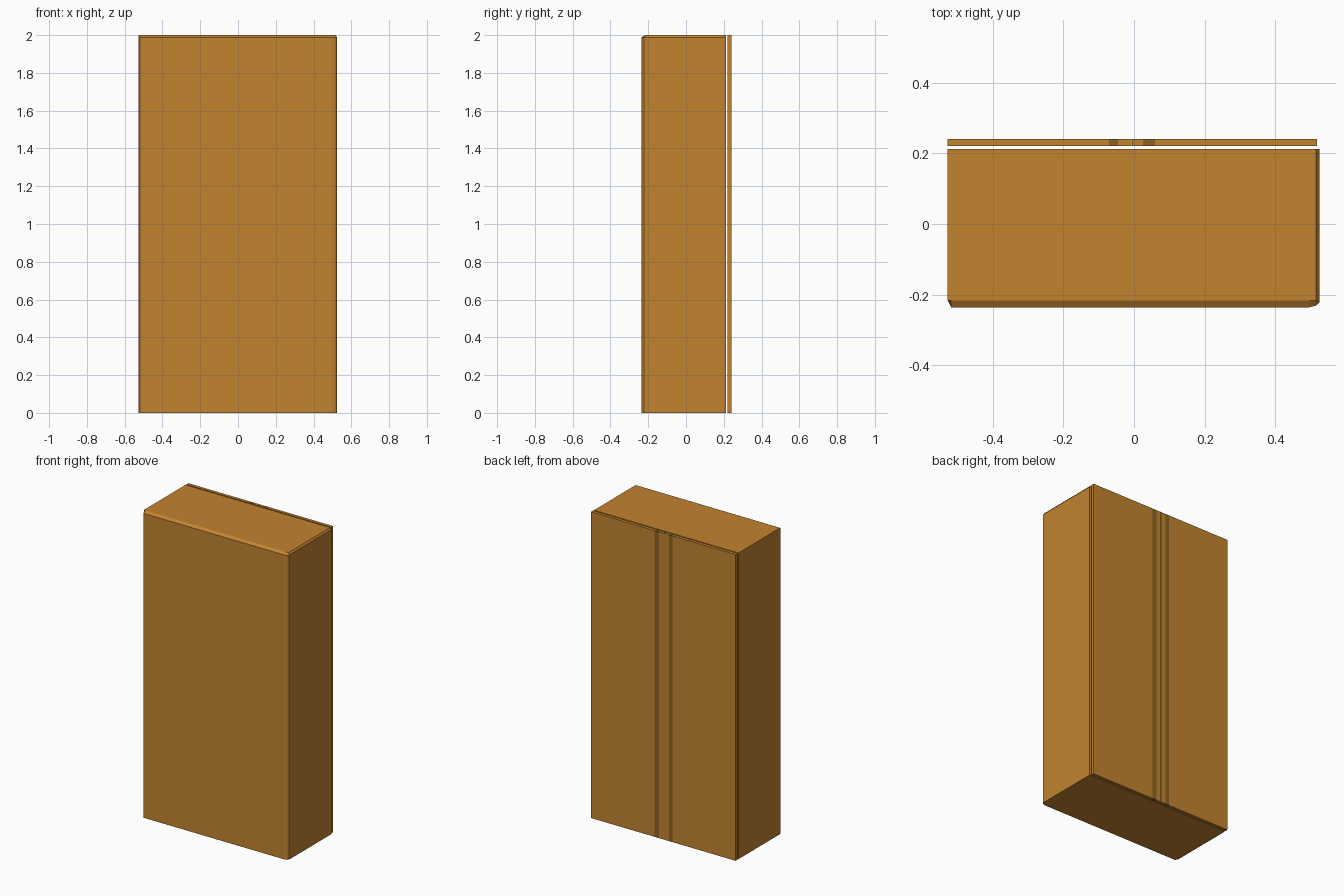
import bpy, bmesh

if "Cube" in bpy.data.objects:
    bpy.data.objects.remove(bpy.data.objects["Cube"])


def material(name, color):
    m = bpy.data.materials.new(name)
    m.diffuse_color = color
    m.use_nodes = True
    m.node_tree.nodes["Principled BSDF"].inputs["Base Color"].default_value = m.diffuse_color
    return m


wood = material("wood", (0.54, 0.23, 0.03, 1))
dark_wood = material("dark wood", (0.27, 0.12, 0.016, 1))


def loft(name, rings, mat):
    """Closed solid through a stack of (z, outline) rings, listed bottom to top."""
    bm = bmesh.new()
    loops = [[bm.verts.new((x, y, z)) for x, y in pts] for z, pts in rings]
    n = len(loops[0])
    for low, high in zip(loops, loops[1:]):
        for i in range(n):
            j = (i + 1) % n
            bm.faces.new((low[i], low[j], high[j], high[i]))
    bm.faces.new(loops[0])
    bm.faces.new(loops[-1])
    bmesh.ops.recalc_face_normals(bm, faces=bm.faces)
    mesh = bpy.data.meshes.new(name)
    bm.to_mesh(mesh)
    bm.free()
    mesh.materials.append(mat)
    obj = bpy.data.objects.new(name, mesh)
    bpy.context.collection.objects.link(obj)
    return obj


def panel(name, x0, x1, mat):
    y0, y1 = 0.221, 0.241
    outline = [(x0, y0), (x1, y0), (x1, y1), (x0, y1)]
    return loft(name, [(0, outline), (2, outline)], mat)


# Cabinet body: chamfered front corners, top bevelled along front and right
wall = [(-0.528, 0.213), (-0.528, -0.217), (-0.518, -0.236),
        (0.497, -0.236), (0.517, -0.231), (0.525, -0.222), (0.525, 0.213)]
top = [(-0.528, 0.213), (-0.528, -0.217), (-0.518, -0.217),
       (0.497, -0.217), (0.510, -0.217), (0.516, -0.215), (0.516, 0.213)]
loft("cabinet_body", [(0, wall), (1.988, wall), (2, top)], wood)

# Two rear doors, each with a full-height darker grip strip set flush
panel("left_door", -0.528, -0.071, wood)
panel("left_grip_strip", -0.071, -0.045, dark_wood)
panel("left_door_edge", -0.045, -0.007, wood)
panel("right_door_edge", -0.005, 0.025, wood)
panel("right_grip_strip", 0.025, 0.059, dark_wood)
panel("right_door", 0.059, 0.518, wood)
